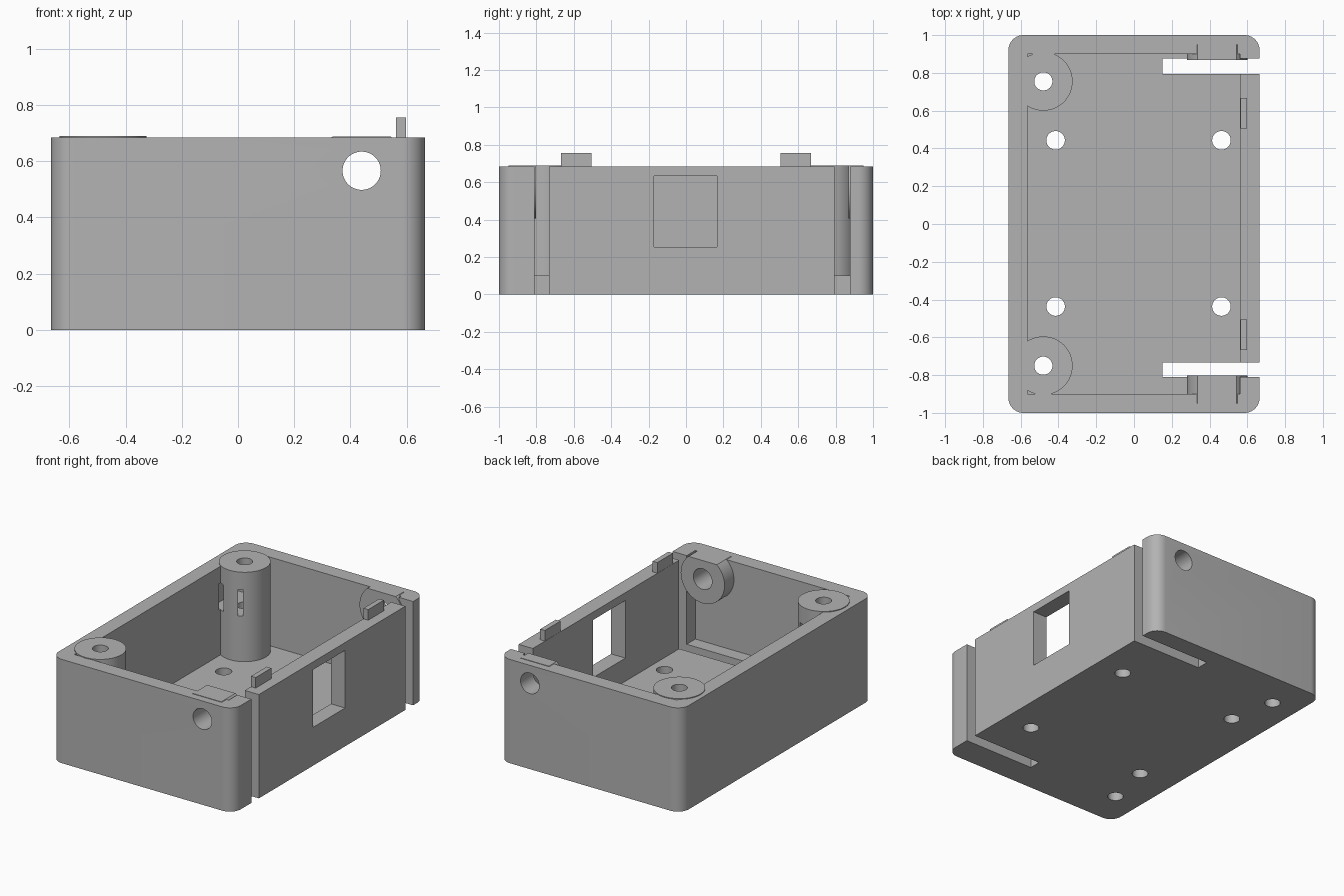
import bpy, bmesh, math
from mathutils import Matrix, Vector

if "Cube" in bpy.data.objects:
    bpy.data.objects.remove(bpy.data.objects["Cube"])

grey = bpy.data.materials.new("plain grey")
grey.diffuse_color = (0.45, 0.45, 0.45, 1)
grey.use_nodes = True
grey.node_tree.nodes["Principled BSDF"].inputs["Base Color"].default_value = grey.diffuse_color


def finish(bm, name):
    me = bpy.data.meshes.new(name)
    bmesh.ops.recalc_face_normals(bm, faces=bm.faces)
    bm.to_mesh(me)
    bm.free()
    me.materials.append(grey)
    ob = bpy.data.objects.new(name, me)
    bpy.context.collection.objects.link(ob)
    return ob


def box(name, x, y, z, radius=0):
    """Box from min/max pairs, optionally with rounded upright edges."""
    bm = bmesh.new()
    bmesh.ops.create_cube(bm, size=1)
    for v in bm.verts:
        v.co = Vector([r[0] if c < 0 else r[1] for c, r in zip(v.co, (x, y, z))])
    if radius:
        upright = [e for e in bm.edges
                   if abs(e.verts[0].co.z - e.verts[1].co.z) > 0.01]
        bmesh.ops.bevel(bm, geom=upright, offset=radius, segments=10,
                        profile=0.5, affect='EDGES')
    return finish(bm, name)


def cylinder(name, centre, radius, length, axis='Z'):
    bm = bmesh.new()
    rot = Matrix.Rotation(math.pi / 2, 4, 'X') if axis == 'Y' else Matrix()
    bmesh.ops.create_cone(bm, cap_ends=True, segments=64, radius1=radius,
                          radius2=radius, depth=length,
                          matrix=Matrix.Translation(centre) @ rot)
    return finish(bm, name)


def combine(target, tool, operation):
    mod = target.modifiers.new(operation, 'BOOLEAN')
    mod.operation, mod.solver, mod.object = operation, 'EXACT', tool
    bpy.context.view_layer.objects.active = target
    bpy.ops.object.modifier_apply(modifier=mod.name)
    bpy.data.objects.remove(tool)


def cut(target, tool):
    combine(target, tool, 'DIFFERENCE')


def join(target, tool):
    combine(target, tool, 'UNION')


TOP = 0.685
PORT = (0.44, 0.566)          # x and z of the side ports

# Tray with thick walls and floor
case = box("case", (-0.665, 0.665), (-1, 1), (0, TOP), 0.08)
cut(case, box("cavity", (-0.565, 0.562), (-0.9, 0.9), (0.1, 1)))

# Flexible clip slots through the right wall and floor
for y in ((-0.81, -0.732), (0.795, 0.876)):
    cut(case, box("slot", (0.15, 0.8), y, (-0.1, 1)))

# Port collars inside the end walls, trimmed at the rim
for y0, y1 in ((-0.95, -0.802), (0.868, 0.95)):
    collar = cylinder("collar", (PORT[0], (y0 + y1) / 2, PORT[1]), 0.16, y1 - y0, 'Y')
    cut(collar, box("trim", (0, 1), (-2, 2), (TOP + 0.003, 1)))
    join(case, collar)

# Screw posts with a side opening for a nut
for y in (-0.75, 0.755):
    post = cylinder("post", (-0.48, y, 0.37), 0.155, 0.64)
    join(case, post)
    cut(case, box("nut_opening", (-0.63, -0.40), (y - 0.145, y + 0.145), (0.40, 0.575)))
    cut(case, cylinder("screw_hole", (-0.48, y, 0.4), 0.048, 1.2))

# Mounting holes in the floor
for x in (-0.415, 0.463):
    for y in (-0.437, 0.443):
        cut(case, cylinder("floor_hole", (x, y, 0.05), 0.049, 0.3))

# Round ports through the end walls and window in the right wall
for y in (-0.9, 0.9):
    cut(case, cylinder("port", (PORT[0], y, PORT[1]), 0.068, 0.4, 'Y'))
cut(case, box("window", (0.5, 0.8), (-0.17, 0.167), (0.253, 0.633)))

# Latch tabs on the right wall
for i, y in enumerate(((-0.668, -0.505), (0.505, 0.668))):
    box(f"latch_tab_{i + 1}", (0.563, 0.597), y, (TOP - 0.02, 0.755))

# Smooth the round surfaces while keeping edges sharp
bpy.ops.object.select_all(action='DESELECT')
case.select_set(True)
bpy.context.view_layer.objects.active = case
bpy.ops.object.shade_smooth_by_angle(angle=math.radians(30))
